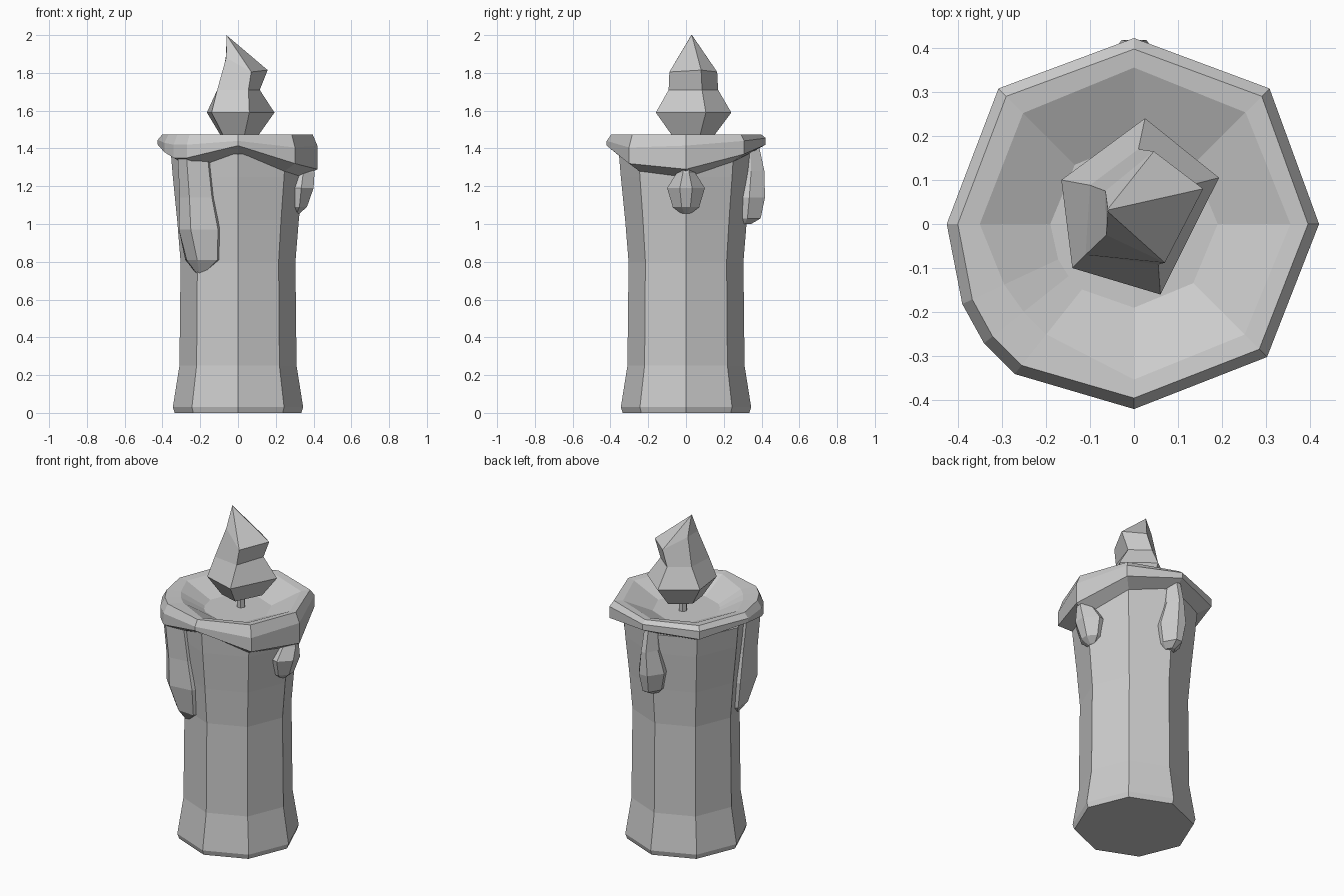
import bpy, math


def loft(name, rings, cap_start=True, cap_end=True):
    """Skin a list of closed rings that all have the same point count."""
    n = len(rings[0])
    verts = [p for ring in rings for p in ring]
    faces = []
    for k in range(len(rings) - 1):
        for i in range(n):
            j = (i + 1) % n
            faces.append((k * n + i, k * n + j, (k + 1) * n + j, (k + 1) * n + i))
    if cap_start:
        faces.append(tuple(reversed(range(n))))
    if cap_end:
        faces.append(tuple(range((len(rings) - 1) * n, len(rings) * n)))
    mesh = bpy.data.meshes.new(name)
    mesh.from_pydata(verts, [], faces)
    mesh.validate()
    obj = bpy.data.objects.new(name, mesh)
    bpy.context.collection.objects.link(obj)
    return obj


def polar(deg, r, z):
    a = math.radians(deg)
    return (r * math.cos(a), r * math.sin(a), z)


# Octagonal wax body, flared at the foot and shoulder
profile = [(0.335, 0), (0.345, 0.03), (0.31, 0.25), (0.304, 0.8),
           (0.322, 1.02), (0.345, 1.25), (0.355, 1.37)]
loft("candle_body", [[polar(45 * i, r, z) for i in range(8)] for r, z in profile])

# Melted rim with a drooping edge and a shallow pool:
# angle, outer radius, lower edge z, upper edge z, inner radius
rim = [(0, 0.42, 1.29, 1.415, 0.355), (45, 0.435, 1.37, 1.44, 0.358),
       (90, 0.422, 1.42, 1.455, 0.355), (135, 0.435, 1.40, 1.45, 0.356),
       (180, 0.425, 1.42, 1.445, 0.35), (205, 0.43, 1.38, 1.43, 0.325),
       (218.5, 0.435, 1.35, 1.42, 0.32), (231.5, 0.435, 1.35, 1.42, 0.32),
       (270, 0.42, 1.415, 1.44, 0.353), (315, 0.427, 1.32, 1.405, 0.355)]
loft("melted_rim", [
    [polar(a, 0.34, lo - 0.045) for a, ro, lo, hi, ri in rim],
    [polar(a, ro, lo) for a, ro, lo, hi, ri in rim],
    [polar(a, ro, hi) for a, ro, lo, hi, ri in rim],
    [polar(a, ro - 0.025, 1.475) for a, ro, lo, hi, ri in rim],
    [polar(a, ri, 1.47) for a, ro, lo, hi, ri in rim],
    [polar(a, 0.19, 1.395) for a, ro, lo, hi, ri in rim],
], cap_start=False)


# Wax drips: each station is (z, ridge radius, half width, edge radius)
def drip(name, deg, stations):
    a = math.radians(deg)
    c, s = math.cos(a), math.sin(a)
    rings = []
    for z, r, w, base in stations:
        section = [(base - 0.08, -w * 0.8), (base, -w), (r, -w * 0.33),
                   (r, w * 0.33), (base, w), (base - 0.08, w * 0.8)]
        rings.append([(c * u - s * v, s * u + c * v, z) for u, v in section])
    loft(name, rings)


drip("side_drip", 0, [(1.055, 0.325, 0.025, 0.31), (1.09, 0.365, 0.07, 0.325),
                      (1.19, 0.40, 0.10, 0.335), (1.27, 0.405, 0.05, 0.345),
                      (1.36, 0.39, 0.04, 0.345)])
drip("back_drip", 90, [(1.0, 0.345, 0.03, 0.31), (1.03, 0.395, 0.06, 0.325),
                       (1.14, 0.418, 0.085, 0.335), (1.28, 0.415, 0.05, 0.345),
                       (1.42, 0.385, 0.04, 0.34)])
drip("front_drip", 225, [(0.74, 0.30, 0.03, 0.285), (0.81, 0.345, 0.12, 0.275),
                         (0.97, 0.398, 0.135, 0.285), (1.14, 0.40, 0.11, 0.305),
                         (1.37, 0.42, 0.10, 0.33)])

# Wick
loft("wick", [[(0.025 * math.cos(i * math.pi / 3), 0.03 + 0.025 * math.sin(i * math.pi / 3), z)
               for i in range(6)] for z in (1.38, 1.50)])

# Five-sided flame, bent towards its tip
belly = [(0.025, 0.24), (0.193, 0.105), (0.06, -0.16), (-0.14, -0.10), (-0.165, 0.10)]
waist = [(0.01, 0.17), (0.115, 0.085), (0.055, -0.092), (-0.11, -0.07), (-0.10, 0.088)]
upper = [(0.045, 0.165, 1.805), (0.157, 0.08, 1.815), (0.07, -0.088, 1.805),
         (-0.063, -0.025, 1.88), (-0.065, 0.075, 1.88)]
order = range(4, -1, -1)
loft("flame", [
    [(0.58 * belly[i][0], 0.035 + 0.58 * (belly[i][1] - 0.035), 1.475) for i in order],
    [(*belly[i], 1.59) for i in order],
    [(*waist[i], 1.71) for i in order],
    [upper[i] for i in order],
    [(-0.06 + 0.002 * math.cos(-i * 1.2566), 0.03 + 0.002 * math.sin(-i * 1.2566), 2.0)
     for i in range(5)],
])

# Consistent outward normals
import bmesh
for obj in bpy.context.collection.objects:
    bm = bmesh.new()
    bm.from_mesh(obj.data)
    bmesh.ops.recalc_face_normals(bm, faces=bm.faces)
    bm.to_mesh(obj.data)
    bm.free()
